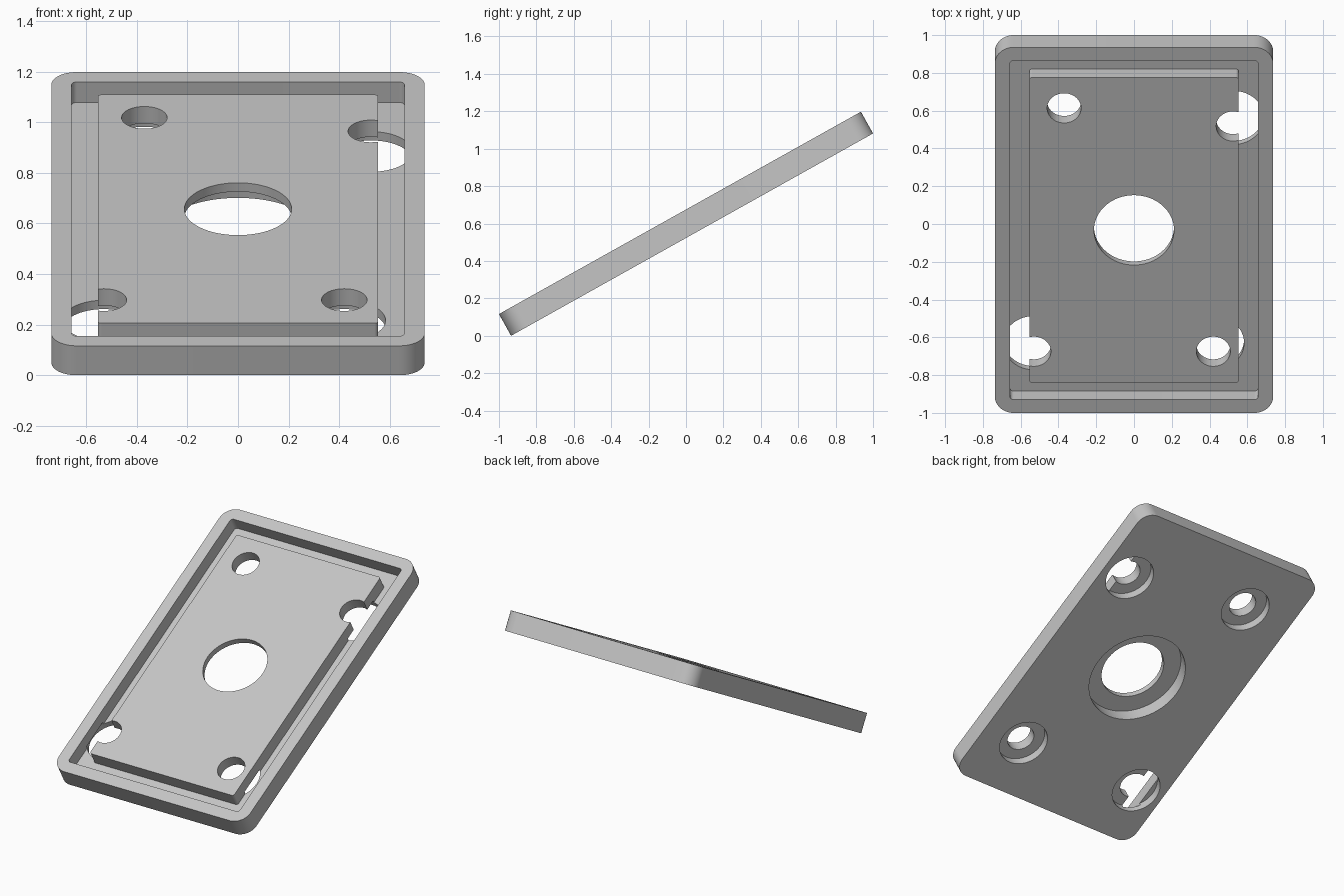
import bpy
import bmesh
from math import radians, sin, cos, pi

if "Cube" in bpy.data.objects:
    bpy.data.objects.remove(bpy.data.objects["Cube"])

TILT = radians(29.2)
LENGTH, WIDTH, THICK = 2.217, 1.474, 0.133
FLOOR = 0.04                      # height of the groove floor
RIM, GROOVE = 0.08, 0.103         # widths of the rim and the groove

grey = bpy.data.materials.new("plain grey")
grey.use_nodes = True
grey.diffuse_color = (0.56, 0.56, 0.56, 1)
grey.node_tree.nodes["Principled BSDF"].inputs["Base Color"].default_value = grey.diffuse_color


def prism(name, outline, bottom, top):
    """Extrude a flat outline between two heights."""
    bm = bmesh.new()
    face = bm.faces.new([bm.verts.new((x, y, bottom)) for x, y in outline])
    extruded = bmesh.ops.extrude_face_region(bm, geom=[face])["geom"]
    bmesh.ops.translate(bm, vec=(0, 0, top - bottom),
                        verts=[g for g in extruded if isinstance(g, bmesh.types.BMVert)])
    bmesh.ops.recalc_face_normals(bm, faces=bm.faces)
    mesh = bpy.data.meshes.new(name)
    bm.to_mesh(mesh)
    bm.free()
    mesh.materials.append(grey)
    obj = bpy.data.objects.new(name, mesh)
    bpy.context.collection.objects.link(obj)
    return obj


def rounded_rect(width, length, radius, steps=12):
    points = []
    for corner, (sx, sy) in enumerate([(1, 1), (-1, 1), (-1, -1), (1, -1)]):
        for i in range(steps + 1):
            a = (corner + i / steps) * pi / 2
            points.append((sx * (width / 2 - radius) + radius * cos(a),
                           sy * (length / 2 - radius) + radius * sin(a)))
    return points


def circle(x, y, radius, steps=64):
    return [(x + radius * cos(2 * pi * i / steps), y + radius * sin(2 * pi * i / steps))
            for i in range(steps)]


def cut(target, cutter):
    """Subtract the cutter, then discard it."""
    cutter.hide_render = True
    mod = target.modifiers.new("cut", "BOOLEAN")
    mod.operation = "DIFFERENCE"
    mod.solver = "EXACT"
    mod.object = cutter
    bpy.context.view_layer.objects.active = target
    bpy.ops.object.modifier_apply(modifier=mod.name)
    bpy.data.objects.remove(cutter)


# Plate body with rounded corners
plate = prism("cover_plate", rounded_rect(WIDTH, LENGTH, 0.1), 0, THICK)

# Groove between the rim and the raised centre
inset = 2 * RIM
groove = prism("groove_cutter", rounded_rect(WIDTH - inset, LENGTH - inset, 0.02), FLOOR, THICK + 0.1)
inset += 2 * GROOVE
island = prism("island_cutter", rounded_rect(WIDTH - inset, LENGTH - inset, 0.015), -0.1, THICK + 0.2)
cut(groove, island)
cut(plate, groove)

# Holes: x, y, bore radius, counterbore radius, counterbore depth from below
holes = [(0, 0, 0.212, 0.328, 0.093)]
for x, y in [(-0.37, 0.74), (0.525, 0.63), (-0.53, -0.736), (0.42, -0.736)]:
    holes.append((x, y, 0.09, 0.163, 0.057))
for x, y, bore, counterbore, depth in holes:
    cut(plate, prism("counterbore_cutter", circle(x, y, counterbore), -0.1, depth))
    cut(plate, prism("bore_cutter", circle(x, y, bore), -0.1, THICK + 0.1))

# Smooth the round walls and tilt the plate up at the back
bpy.ops.object.select_all(action="DESELECT")
plate.select_set(True)
bpy.context.view_layer.objects.active = plate
bpy.ops.object.shade_smooth_by_angle(angle=radians(30))
plate.rotation_euler.x = TILT
plate.location = (0, THICK / 2 * sin(TILT), LENGTH / 2 * sin(TILT))
